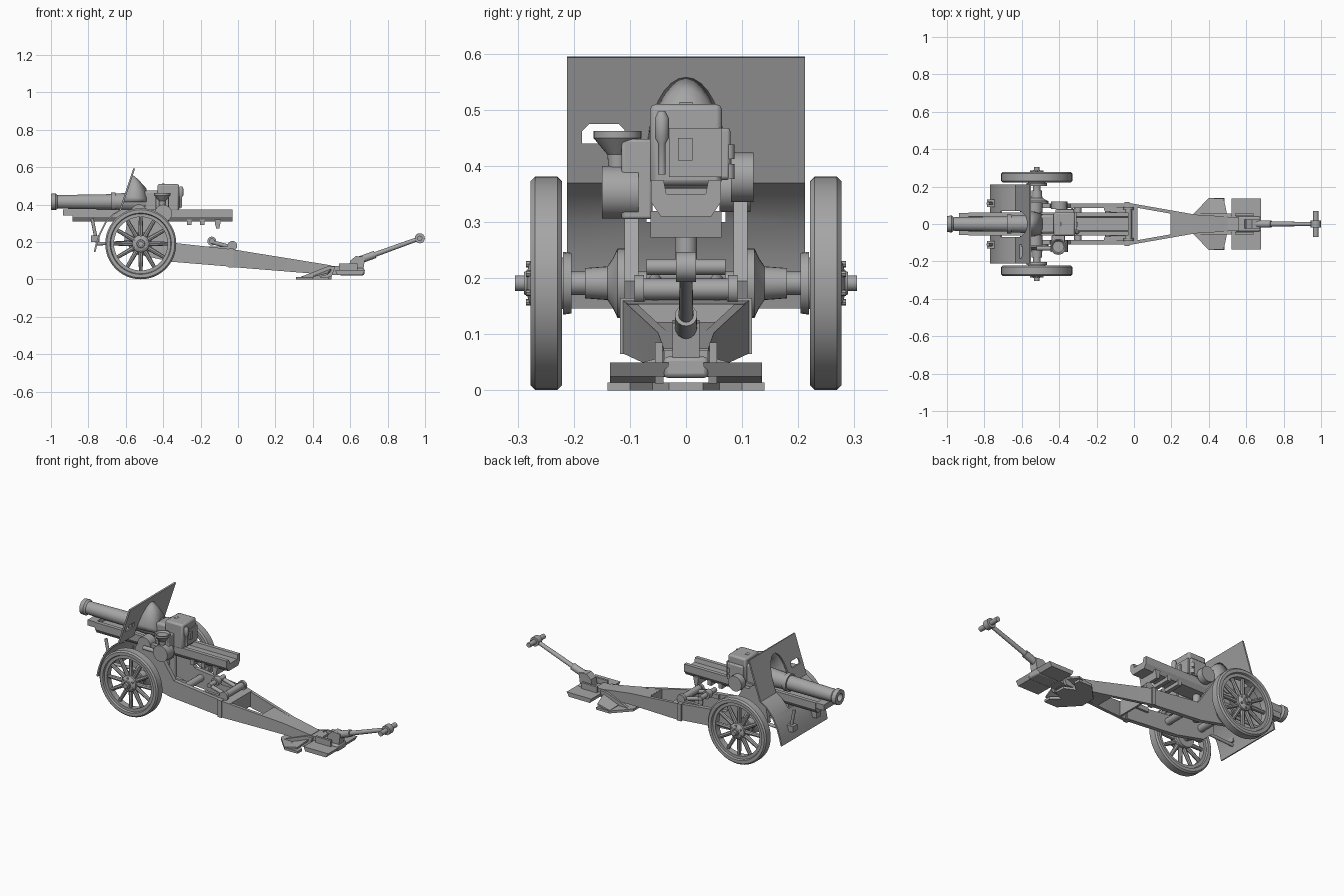
import bpy, bmesh
from math import pi, cos, sin, radians
from mathutils import Vector

default_cube = bpy.data.objects.get("Cube")
if default_cube:
    bpy.data.objects.remove(default_cube, do_unlink=True)

GREY = (0.38, 0.38, 0.38, 1)
paint = bpy.data.materials.new("grey_paint")
paint.use_nodes = True
paint.diffuse_color = GREY
paint.node_tree.nodes["Principled BSDF"].inputs["Base Color"].default_value = GREY
parts = []


def loft(name, rings, closed=True, caps=True, loop=False):
    """Skin a list of equal-length point rings."""
    bm = bmesh.new()
    rows = [[bm.verts.new(p) for p in ring] for ring in rings]
    count = len(rows[0])
    pairs = list(zip(rows, rows[1:])) + ([(rows[-1], rows[0])] if loop else [])
    for a, b in pairs:
        for i in range(count if closed else count - 1):
            j = (i + 1) % count
            bm.faces.new((a[i], a[j], b[j], b[i]))
    if caps and closed and not loop:
        bm.faces.new(rows[0])
        bm.faces.new(rows[-1])
    bmesh.ops.recalc_face_normals(bm, faces=bm.faces)
    mesh = bpy.data.meshes.new(name)
    bm.to_mesh(mesh)
    bm.free()
    mesh.materials.append(paint)
    obj = bpy.data.objects.new(name, mesh)
    bpy.context.collection.objects.link(obj)
    parts.append(obj)
    return obj


def turned(name, start, direction, profile, sides=24, loop=False):
    """Revolve (distance, radius) pairs about an axis."""
    start, axis = Vector(start), Vector(direction).normalized()
    u = axis.orthogonal().normalized()
    v = axis.cross(u)
    angles = [2 * pi * i / sides for i in range(sides)]
    rings = [[start + axis * d + (u * cos(a) + v * sin(a)) * r for a in angles] for d, r in profile]
    return loft(name, rings, loop=loop)


def rod(name, a, b, r, end_r=None, sides=16):
    span = Vector(b) - Vector(a)
    return turned(name, a, span, [(0, r), (span.length, end_r or r)], sides)


def side_prism(name, outline, y0, y1):
    return loft(name, [[(x, y, z) for x, z in outline] for y in (y0, y1)])


def plan_prism(name, outline, z0, z1):
    return loft(name, [[(x, y, z) for x, y in outline] for z in (z0, z1)])


def long_prism(name, outline, x0, x1):
    return loft(name, [[(x, y, z) for y, z in outline] for x in (x0, x1)])


def box(name, x0, x1, y0, y1, z0, z1, bevel=0):
    obj = side_prism(name, [(x0, z0), (x1, z0), (x1, z1), (x0, z1)], y0, y1)
    if bevel:
        mod = obj.modifiers.new("edges", "BEVEL")
        mod.width, mod.segments = bevel, 2
    return obj


def mirrored(half):
    return half + [(a, -b) for a, b in reversed(half)]


def cut(target, cutter):
    mod = target.modifiers.new("cut", "BOOLEAN")
    mod.operation, mod.object, mod.solver = "DIFFERENCE", cutter, "EXACT"
    bpy.context.view_layer.objects.active = target
    bpy.ops.object.modifier_apply(modifier=mod.name)
    parts.remove(cutter)
    bpy.data.objects.remove(cutter, do_unlink=True)


# Barrel, jacket and bore
BORE = 0.415
turned("barrel", (-1, 0, BORE), (1, 0, 0),
       [(0.1, 0.022), (0, 0.022), (0, 0.043), (0.025, 0.045), (0.035, 0.036), (0.32, 0.041),
        (0.32, 0.05), (0.345, 0.05), (0.345, 0.044), (0.45, 0.05), (0.58, 0.05)], 32)
box("barrel_jacket", -0.5, -0.41, -0.05, 0.05, 0.36, 0.475, 0.012)

# Breech
box("breech_block", -0.43, -0.315, -0.064, 0.064, 0.365, 0.51, 0.01)
box("breech_cheek_band", -0.42, -0.32, -0.064, 0.079, 0.375, 0.468, 0.006)
box("breech_door", -0.32, -0.308, -0.03, 0.064, 0.38, 0.468)
box("breech_latch", -0.32, -0.3, -0.014, 0.012, 0.41, 0.45)
for z in (0.39, 0.425):
    rod("breech_hinge", (-0.33, 0.077, z - 0.013), (-0.33, 0.077, z + 0.013), 0.009)
turned("breech_lever", (-0.305, -0.043, 0.385), (0, 0, 1),
       [(0, 0.007), (0.055, 0.007), (0.065, 0.013), (0.1, 0.013), (0.113, 0.006)], 12)
rod("breech_roller", (-0.4, -0.012, 0.5), (-0.4, 0.012, 0.5), 0.014)

# Cradle with a sunken slide
half = [(0.035, 0.35), (0.04, 0.375), (0.062, 0.375), (0.062, 0.335), (0.045, 0.31)]
slide = half + [(-y, z) for y, z in reversed(half)]
long_prism("cradle", slide, -0.885, -0.03)
box("cradle_nose", -0.935, -0.885, -0.058, 0.058, 0.342, 0.375)
for x in (-0.26, -0.19, -0.11):
    box("cradle_hanger", x - 0.012, x + 0.012, -0.055, 0.055, 0.29, 0.32)
side_prism("cradle_stop", [(-0.125, 0.32), (-0.09, 0.32), (-0.1, 0.272), (-0.117, 0.272)], -0.063, 0.063)

# Shield: flat upper plate and a lower plate curved round the wheels
curve = [(-0.55, 0.593), (-0.625, 0.37), (-0.665, 0.345), (-0.705, 0.3), (-0.735, 0.24), (-0.752, 0.19), (-0.762, 0.146)]
outline = curve + [(x - 0.009, z + 0.002) for x, z in reversed(curve)]
shield = side_prism("shield", outline, -0.212, 0.212)
arch = [(0.07 * cos(pi * i / 16), BORE + 0.143 * sin(pi * i / 16)) for i in range(17)]
cut(shield, long_prism("opening_cutter", arch + [(-0.07, 0.3), (0.07, 0.3)], -0.9, -0.4))
port = [(-0.185, 0.44), (-0.11, 0.44), (-0.11, 0.465), (-0.12, 0.475), (-0.172, 0.475), (-0.185, 0.462)]
cut(shield, long_prism("sight_port_cutter", port, -0.9, -0.4))
rings = [[(-0.625 + (z - 0.37) * 0.336, y, z) for y, z in arch],
         [(-0.535, y * 0.95, BORE + (z - BORE) * 0.85) for y, z in arch],
         [(-0.49, y * 0.75, BORE + (z - BORE) * 0.5) for y, z in arch]]
hood = loft("shield_hood", rings, closed=False)
hood.modifiers.new("sheet", "SOLIDIFY").thickness = 0.005
for s in (1, -1):
    rod("shield_strut", (-0.78, s * 0.11, 0.325), (-0.755, s * 0.11, 0.2), 0.009)
    rod("shield_brace", (-0.76, s * 0.11, 0.19), (-0.56, s * 0.11, 0.2), 0.009)
    box("shield_foot", -0.785, -0.74, s * 0.11 - 0.02, s * 0.11 + 0.02, 0.2, 0.235)

# Carriage cheeks, trunnions and trail sides
cheek = [(-0.61, 0.2), (-0.59, 0.33), (-0.56, 0.37), (-0.45, 0.37), (-0.41, 0.3), (-0.34, 0.195),
         (-0.02, 0.16), (-0.02, 0.067), (-0.36, 0.095), (-0.54, 0.135)]
for s in (1, -1):
    side_prism("carriage_cheek", cheek, s * 0.085, s * 0.11)
    rings = []
    for x, y, low, high in ((-0.03, 0.113, 0.066, 0.161), (0.33, 0.05, 0.037, 0.103), (0.5, 0.04, 0.024, 0.075)):
        rings.append([(x, s * y, low), (x, s * y, high), (x, s * (y - 0.018), high), (x, s * (y - 0.018), low)])
    loft("trail_side", rings)
    box("trail_joint", -0.05, -0.025, s * 0.08, s * 0.118, 0.065, 0.165)
    rod("trail_joint_pin", (-0.03, s * 0.075, 0.18), (-0.03, s * 0.092, 0.18), 0.026)
    box("cheek_rib", -0.16, -0.02, s * 0.073, s * 0.09, 0.15, 0.176)
    rod("trunnion", (-0.53, s * 0.06, 0.36), (-0.53, s * 0.115, 0.36), 0.042)


def trail_plate(name, sections, thick):
    """Tapered plate between the trail sides from (x, half width, z)."""
    loft(name, [[(x, -w, z), (x, w, z), (x, w, z - thick), (x, -w, z - thick)] for x, w, z in sections])


trail_plate("trail_front_deck", [(-0.03, 0.112, 0.16), (0.02, 0.103, 0.154)], 0.012)
trail_plate("trail_rear_deck", [(0.2, 0.07, 0.122), (0.33, 0.049, 0.103), (0.5, 0.039, 0.075)], 0.012)
trail_plate("trail_underside", [(0.2, 0.07, 0.058), (0.33, 0.049, 0.047), (0.5, 0.039, 0.034)], 0.01)
trail_plate("opening_rear_wall", [(0.195, 0.07, 0.122), (0.21, 0.07, 0.12)], 0.072)
trail_plate("opening_front_wall", [(0.008, 0.1, 0.154), (0.02, 0.1, 0.153)], 0.085)
rod("trail_cross_tube", (-0.03, -0.085, 0.18), (-0.03, 0.085, 0.18), 0.019)
rod("travel_lock_tube", (-0.14, -0.07, 0.205), (-0.14, 0.07, 0.205), 0.014)
for s in (1, -1):
    rod("travel_lock_arm", (-0.14, s * 0.055, 0.2), (-0.03, s * 0.055, 0.17), 0.011)
rod("travel_lock_clamp", (-0.14, -0.017, 0.205), (-0.14, 0.017, 0.205), 0.024)
rod("front_cross_tube", (-0.3, -0.09, 0.15), (-0.3, 0.09, 0.15), 0.02)
rod("elevating_screw", (-0.42, 0, 0.16), (-0.42, 0, 0.32), 0.02)

# Laying gear and sight
rod("elevation_gearbox", (-0.4, -0.15, 0.353), (-0.4, -0.085, 0.353), 0.047)
rod("traverse_gearbox", (-0.4, 0.08, 0.38), (-0.4, 0.12, 0.38), 0.044)
box("sight_bracket", -0.44, -0.37, -0.115, -0.06, 0.305, 0.448, 0.005)
turned("sight_pan", (-0.405, -0.122, 0.39), (0, 0, 1),
       [(0, 0.016), (0.03, 0.018), (0.06, 0.043), (0.072, 0.043), (0.072, 0.037), (0.063, 0.03)])
rod("elevation_shaft", (-0.4, -0.13, 0.35), (-0.52, -0.13, 0.35), 0.012)

# Axle and spoked wheels
WX, WZ = -0.52, 0.191
rod("axle", (WX, -0.24, WZ), (WX, 0.24, WZ), 0.021)
rim = [(-0.028, 0.182), (-0.02, 0.19), (0.02, 0.19), (0.028, 0.182), (0.028, 0.164),
       (0.018, 0.16), (0.018, 0.143), (-0.018, 0.143), (-0.018, 0.16), (-0.028, 0.164)]
hub = [(-0.045, 0.054), (-0.03, 0.056), (-0.03, 0.046), (0.022, 0.046), (0.03, 0.036),
       (0.034, 0.022), (0.04, 0.02), (0.04, 0.014), (0.056, 0.014)]
for s in (1, -1):
    centre, out = Vector((WX, s * 0.249, WZ)), Vector((0, s, 0))
    turned("wheel_rim", centre, out, rim, 48, loop=True)
    turned("wheel_hub", centre, out, hub)
    turned("axle_collar", (WX, s * 0.11, WZ), out,
           [(0, 0.062), (0.012, 0.062), (0.02, 0.045), (0.03, 0.03), (0.07, 0.027)])
    for i in range(12):
        a = 2 * pi * i / 12
        ray = Vector((cos(a), 0, sin(a)))
        rod("spoke", centre + ray * 0.035, centre + ray * 0.15, 0.013, 0.01, 8)
        if i % 2:
            bolt = centre + ray * 0.034
            rod("hub_bolt", bolt + out * 0.02, bolt + out * 0.036, 0.006, sides=8)

# Spade
spade = mirrored([(0.31, 0.045), (0.4, 0.14), (0.485, 0.14), (0.485, 0.1), (0.44, 0.06), (0.5, 0.03)])
plan_prism("spade_plate", spade, 0, 0.014)
for s in (1, -1):
    side_prism("spade_gusset", [(0.33, 0.012), (0.5, 0.012), (0.52, 0.07), (0.48, 0.07)], s * 0.04, s * 0.055)
    loft("spade_wing", [[(0.4, s * 0.04, 0.02), (0.5, s * 0.04, 0.06), (0.5, s * 0.04, 0.05), (0.4, s * 0.04, 0.01)],
                        [(0.4, s * 0.135, 0.015), (0.48, s * 0.135, 0.035), (0.48, s * 0.135, 0.025), (0.4, s * 0.135, 0.005)]])

# Folding rear plate and towing head
for s in (1, -1):
    side_prism("rear_spade", [(0.53, 0.025), (0.665, 0.025), (0.68, 0.05), (0.52, 0.05)], s * 0.03, s * 0.135)
    box("rear_spade_lug", 0.54, 0.64, s * 0.042, s * 0.055, 0.04, 0.085)
box("trail_end", 0.48, 0.56, -0.038, 0.038, 0.025, 0.072)
box("towing_head", 0.54, 0.675, -0.04, 0.04, 0.022, 0.06, 0.008)
side_prism("towing_bracket", [(0.59, 0.05), (0.67, 0.05), (0.68, 0.12), (0.63, 0.125), (0.6, 0.1)], -0.024, 0.024)

# Towing pole with cross handle
foot, tip = Vector((0.64, 0, 0.1)), Vector((0.972, 0, 0.22))
rod("pole_socket", foot, foot.lerp(tip, 0.28), 0.02)
rod("towing_pole", foot, tip, 0.014, 0.011)
rod("pole_eye", (0.972, -0.018, 0.22), (0.972, 0.018, 0.22), 0.027)
rod("cross_handle", (0.972, -0.07, 0.22), (0.972, 0.07, 0.22), 0.014)

# Smooth the round parts and keep hard edges crisp
bpy.ops.object.select_all(action="DESELECT")
for obj in parts:
    obj.select_set(True)
bpy.context.view_layer.objects.active = parts[0]
bpy.ops.object.shade_smooth_by_angle(angle=radians(32))
